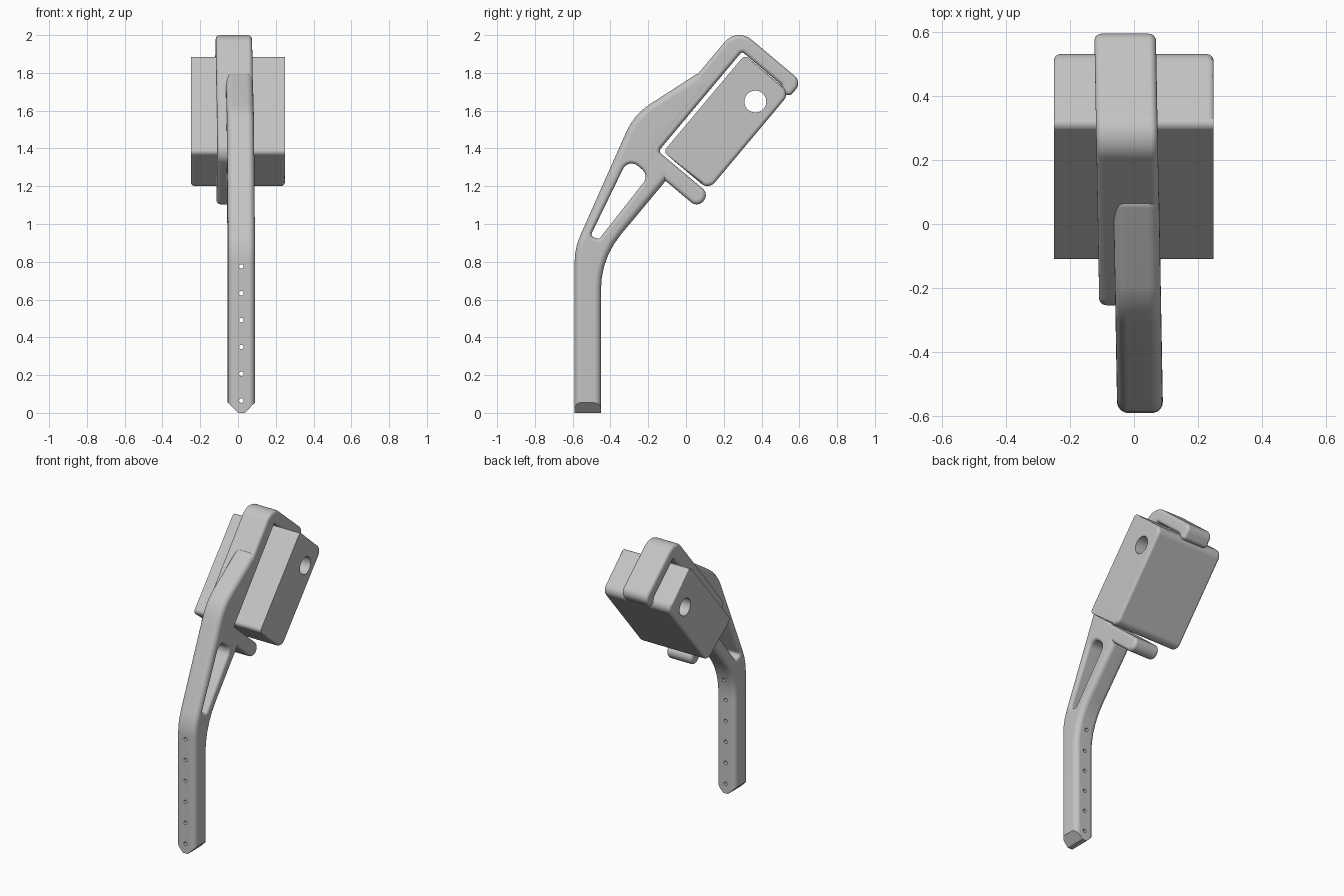
import bpy, bmesh, math
from mathutils import Vector, Matrix

if "Cube" in bpy.data.objects:
    bpy.data.objects.remove(bpy.data.objects["Cube"], do_unlink=True)

grey = bpy.data.materials.new("light_grey")
grey.use_nodes = True
grey.diffuse_color = (0.55, 0.55, 0.55, 1)
grey.node_tree.nodes["Principled BSDF"].inputs["Base Color"].default_value = (0.55, 0.55, 0.55, 1)

# Tilted frame of the box: s runs up its length, t across towards the back
ORIGIN = Vector((-0.12, 1.382))
ALONG = Vector((0.643, 0.766))
ACROSS = Vector((0.766, -0.643))


def tilted(corners):
    out = []
    for s, t, r in corners:
        p = ORIGIN + ALONG * s + ACROSS * t
        out.append((p.x, p.y, r))
    return out


def rounded(corners):
    """Counter-clockwise outline from (y, z, radius) corners."""
    pts = []
    n = len(corners)
    for i, (y, z, r) in enumerate(corners):
        p = Vector((y, z))
        a = (Vector(corners[i - 1][:2]) - p).normalized()
        b = (Vector(corners[(i + 1) % n][:2]) - p).normalized()
        if r == 0:
            pts.append(p)
            continue
        half = a.angle(b) / 2
        turn = math.pi - 2 * half
        centre = p + (a + b).normalized() * r / math.sin(half)
        start = p + a * r / math.tan(half) - centre
        if a.x * b.y - a.y * b.x > 0:
            turn = -turn
        steps = max(3, math.ceil(abs(turn) / 0.16))
        for k in range(steps + 1):
            pts.append(centre + Matrix.Rotation(turn * k / steps, 2) @ start)
    area = sum(p.x * q.y - p.y * q.x for p, q in zip(pts, pts[1:] + pts[:1]))
    return pts if area > 0 else pts[::-1]


def inset_dirs(pts):
    dirs = []
    for i, p in enumerate(pts):
        e = (p - pts[i - 1]).normalized()
        f = (pts[(i + 1) % len(pts)] - p).normalized()
        m = Vector((-e.y - f.y, e.x + f.x))
        dirs.append(m * 2 / m.length_squared)
    return dirs


def slab(name, loops, x0, x1, shear=0.0, weight=lambda p: 1.0):
    """Plate between x0 and x1 from (outline, edge radius) loops; later loops are holes."""
    bm = bmesh.new()
    caps = ([], [])
    for i, (pts, b) in enumerate(loops):
        if i:
            pts = pts[::-1]
        dirs = inset_dirs(pts)
        angles = [k * math.pi / 12 for k in range(7)] if b else [math.pi / 2]
        profile = [(x0 + b * (1 - math.cos(a)), b * (1 - math.sin(a))) for a in angles]
        profile += [(x1 - b * (1 - math.cos(a)), b * (1 - math.sin(a))) for a in reversed(angles)]
        rings = []
        for x, d in profile:
            ring = []
            for p, m in zip(pts, dirs):
                q = p + m * d * weight(p)
                ring.append(bm.verts.new((x, q.x, q.y)))
            rings.append(ring)
        n = len(pts)
        for lo, hi in zip(rings, rings[1:]):
            for k in range(n):
                j = (k + 1) % n
                bm.faces.new((lo[k], lo[j], hi[j], hi[k]))
        for cap, ring in zip(caps, (rings[0], rings[-1])):
            cap += [bm.edges.get((ring[k - 1], ring[k])) for k in range(n)]
    for cap in caps:
        bmesh.ops.triangle_fill(bm, edges=cap, use_beauty=True)
    bmesh.ops.remove_doubles(bm, verts=bm.verts, dist=1e-5)
    bmesh.ops.recalc_face_normals(bm, faces=bm.faces)
    for v in bm.verts:
        v.co.x -= shear * v.co.y
    return add_object(name, bm)


def add_object(name, bm):
    mesh = bpy.data.meshes.new(name)
    bm.to_mesh(mesh)
    bm.free()
    mesh.materials.append(grey)
    obj = bpy.data.objects.new(name, mesh)
    bpy.context.collection.objects.link(obj)
    return obj


def activate(obj):
    bpy.ops.object.select_all(action="DESELECT")
    obj.select_set(True)
    bpy.context.view_layer.objects.active = obj


# Curved arm with its triangular opening
arm_outline = rounded([
    (-0.59, -0.1, 0.04), (-0.45, -0.1, 0.04), (-0.45, 0.818, 0.45),
    (-0.07, 1.273, 0.04), (-0.162, 1.378, 0.04), (0.146, 1.746, 0.04),
    (0.075, 1.806, 0.04), (-0.275, 1.58, 0.33), (-0.59, 0.872, 0.35)])
opening = rounded([
    (-0.507, 0.935, 0.018), (-0.46, 0.92, 0.018),
    (-0.195, 1.257, 0.05), (-0.305, 1.35, 0.05)])
arm = slab("curved_arm", [(arm_outline, 0.035), (opening, 0.02)], -0.063, 0.08, 0.018)

# Clamp that wraps round the box
clamp_outline = rounded(tilted([
    (-0.11, -0.125, 0.08), (-0.11, 0.33, 0.045), (-0.015, 0.33, 0.045),
    (-0.015, -0.022, 0.02), (0.674, -0.022, 0.012), (0.674, 0.25, 0.03),
    (0.65, 0.285, 0.024), (0.65, 0.325, 0.026), (0.755, 0.325, 0.05),
    (0.755, -0.125, 0.1)]))
clamp = slab("clamp", [(clamp_outline, 0.022)], -0.113, 0.079, 0.018)

# Box with a round cross hole, softened towards the back
box_outline = rounded(tilted([
    (0, 0, 0.025), (0, 0.313, 0.05), (0.67, 0.313, 0.05), (0.67, 0, 0.025)]))
hole = [Vector((0.367 + 0.058 * math.cos(a), 1.648 + 0.058 * math.sin(a)))
        for a in (k * math.tau / 40 for k in range(40))]
box = slab("box", [(box_outline, 0.02), (hole, 0)], -0.25, 0.248,
           weight=lambda p: min(1, max(0, (p - ORIGIN).dot(ACROSS) / 0.25 - 0.1)))

# Cutter for the pointed foot and the row of pin holes
bm = bmesh.new()
mid = 0.018
tip = [(-0.3, -0.3), (0.3, -0.3), (0.3, 0.283), (0.017, 0), (-0.017, 0), (-0.3, 0.283)]
face = bm.faces.new([bm.verts.new((mid + x, -0.8, z)) for x, z in tip])
extruded = bmesh.ops.extrude_face_region(bm, geom=[face])["geom"]
bmesh.ops.translate(bm, vec=(0, 0.6, 0), verts=[g for g in extruded if isinstance(g, bmesh.types.BMVert)])
for k in range(6):
    place = Matrix.Translation((mid, -0.52, 0.065 + 0.142 * k)) @ Matrix.Rotation(math.pi / 2, 4, "X")
    bmesh.ops.create_cone(bm, cap_ends=True, segments=16, radius1=0.012, radius2=0.012,
                          depth=0.4, matrix=place)
bmesh.ops.recalc_face_normals(bm, faces=bm.faces)
cutter = add_object("foot_cutter", bm)
cutter.hide_render = True

cut = arm.modifiers.new("cut", "BOOLEAN")
cut.operation = "DIFFERENCE"
cut.solver = "EXACT"
cut.object = cutter
activate(arm)
bpy.ops.object.modifier_apply(modifier="cut")
bpy.data.objects.remove(cutter, do_unlink=True)

for obj in (arm, clamp, box):
    activate(obj)
    bpy.ops.object.shade_smooth_by_angle(angle=math.radians(30))
    obj.modifiers.new("even_normals", "WEIGHTED_NORMAL").keep_sharp = True
